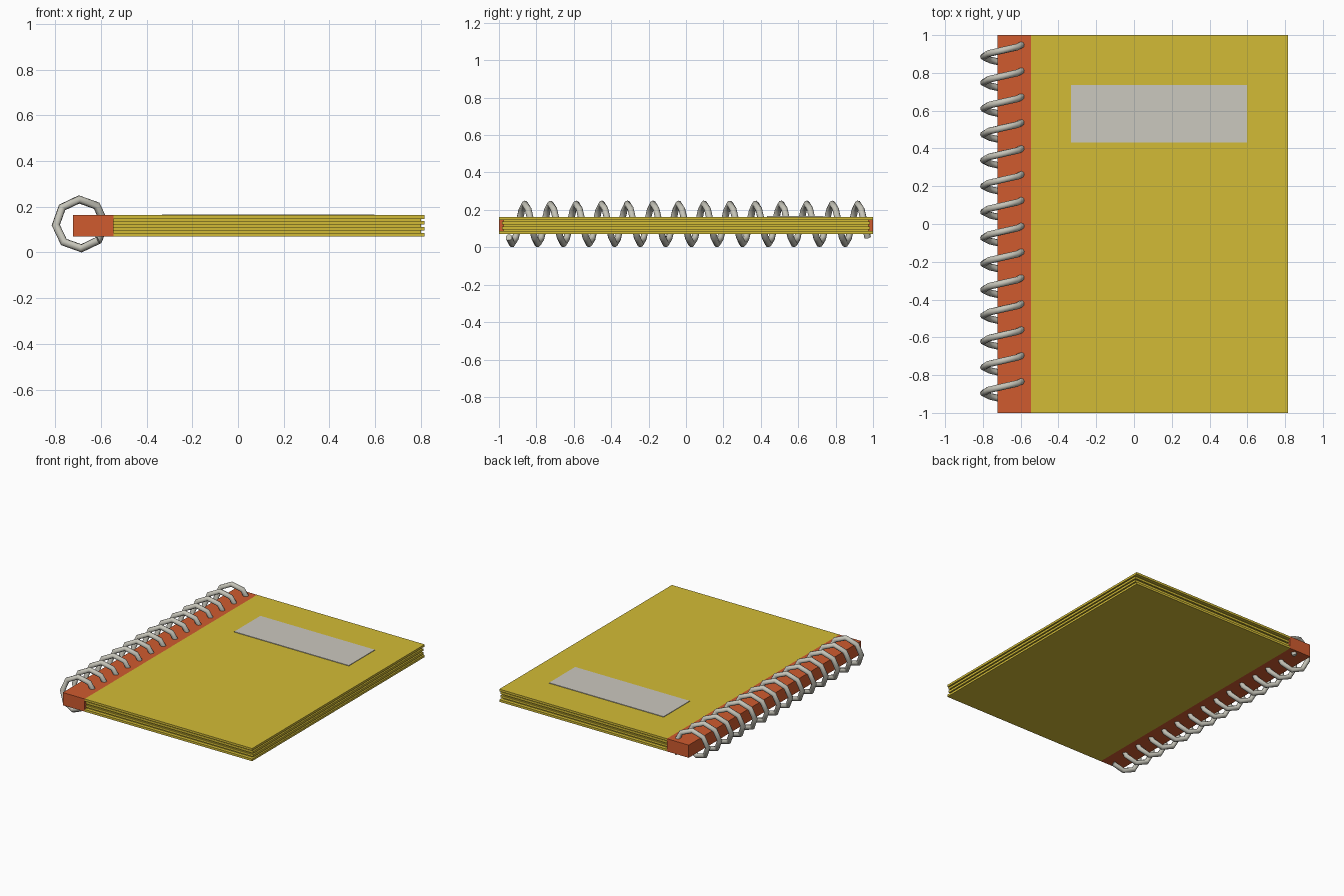
import bpy
import math

if "Cube" in bpy.data.objects:
    bpy.data.objects.remove(bpy.data.objects["Cube"])


def material(name, rgb):
    m = bpy.data.materials.new(name)
    m.diffuse_color = (*rgb, 1)
    m.use_nodes = True
    m.node_tree.nodes["Principled BSDF"].inputs["Base Color"].default_value = m.diffuse_color
    return m


YELLOW = material("cover yellow", (0.65, 0.50, 0.037))
ORANGE = material("spine orange", (0.63, 0.105, 0.028))
GREY = material("label grey", (0.60, 0.58, 0.52))
METAL = material("coil metal", (0.56, 0.55, 0.48))


def box(name, x, y, z, mat):
    """Box given by (min, max) along each axis."""
    bpy.ops.mesh.primitive_cube_add(size=1, location=[sum(r) / 2 for r in (x, y, z)])
    ob = bpy.context.object
    ob.name = name
    ob.scale = [r[1] - r[0] for r in (x, y, z)]
    bpy.ops.object.transform_apply(location=False, rotation=False, scale=True)
    ob.data.materials.append(mat)
    return ob


# Binding strip along the left edge
Z0, Z1 = 0.07, 0.163
LEFT = -0.545
box("binding_strip", (-0.722, LEFT), (-1, 1), (Z0, Z1), ORANGE)

# Four stacked boards with slightly inset sheets between them
LAYERS, THICK = 4, 0.016
step = (Z1 - Z0 - THICK) / (LAYERS - 1)
for i in range(LAYERS):
    z = Z0 + i * step
    outer = i in (0, LAYERS - 1)
    half = 1 if outer else 0.985
    box("cover" if outer else "page_board", (LEFT, 0.815), (-half, half), (z, z + THICK), YELLOW)
    if i < LAYERS - 1:
        box("inner_sheet", (LEFT, 0.80), (-0.975, 0.975), (z + THICK, z + step), YELLOW)

# Label plate on the front cover
box("label", (-0.333, 0.597), (0.432, 0.735), (Z1, Z1 + 0.004), GREY)

# Spiral wire: eight straight segments per turn
TURNS, SIDES, PITCH, RADIUS = 14, 8, 0.137, 0.107
curve = bpy.data.curves.new("spiral_wire", 'CURVE')
curve.dimensions = '3D'
curve.bevel_depth = 0.018
curve.bevel_resolution = 2
curve.use_fill_caps = True
count = TURNS * SIDES + 1
spline = curve.splines.new('POLY')
spline.points.add(count - 1)
for i, p in enumerate(spline.points):
    t = i / SIDES
    a = 2 * math.pi * t - math.pi / 4 + 0.05
    p.co = (-0.69 + RADIUS * math.cos(a), 0.971 - PITCH * t,
            0.125 + RADIUS * math.sin(a), 1)
wire = bpy.data.objects.new("spiral_wire", curve)
bpy.context.collection.objects.link(wire)
curve.materials.append(METAL)
bpy.ops.object.select_all(action='DESELECT')
wire.select_set(True)
bpy.context.view_layer.objects.active = wire
bpy.ops.object.convert(target='MESH')
bpy.ops.object.shade_smooth_by_angle(angle=math.radians(50))
